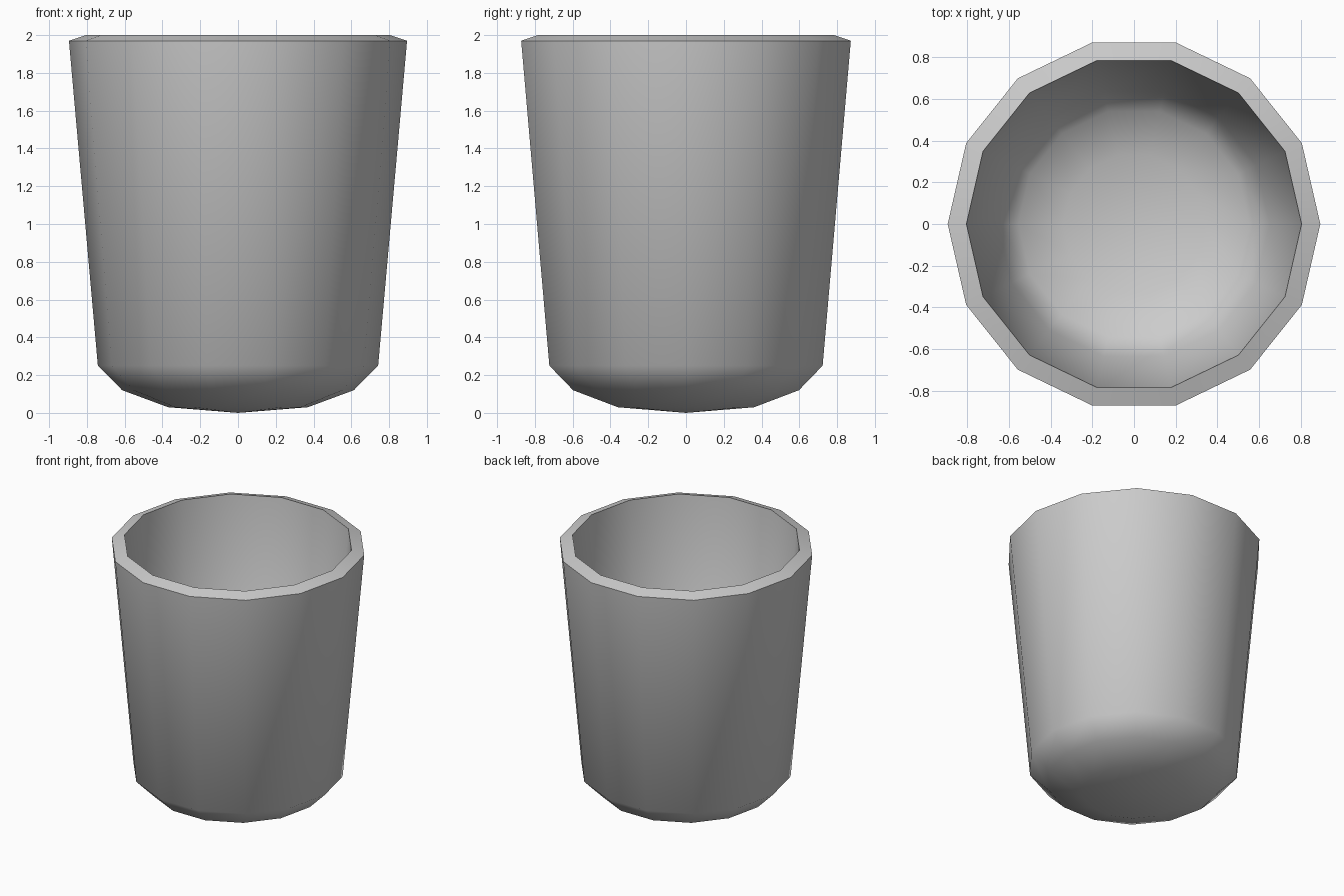
import bpy, bmesh, math

if "Cube" in bpy.data.objects:
    bpy.data.objects.remove(bpy.data.objects["Cube"])

SIDES = 14
# Profile (radius, height): outer bottom -> rim -> inner floor
PROFILE = [(0, 0.0), (0.37, 0.03), (0.613, 0.12), (0.742, 0.25), (0.895, 1.97),
           (0.805, 2.0), (0.652, 0.30), (0.555, 0.20), (0.34, 0.12), (0, 0.092)]

# Cup shell lathed around z
bm = bmesh.new()
rings = []
for r, z in PROFILE:
    count = SIDES if r else 1
    rings.append([bm.verts.new((r * math.cos(i * math.tau / SIDES),
                                r * math.sin(i * math.tau / SIDES), z))
                  for i in range(count)])
for a, b in zip(rings, rings[1:]):
    for i in range(SIDES):
        j = (i + 1) % SIDES
        if len(a) == 1:
            bm.faces.new((a[0], b[j], b[i]))
        elif len(b) == 1:
            bm.faces.new((a[i], a[j], b[0]))
        else:
            bm.faces.new((a[i], a[j], b[j], b[i]))
bmesh.ops.recalc_face_normals(bm, faces=bm.faces)
mesh = bpy.data.meshes.new("cup")
bm.to_mesh(mesh)
bm.free()
cup = bpy.data.objects.new("cup", mesh)
bpy.context.collection.objects.link(cup)

# Smooth walls, crisp rim
bpy.context.view_layer.objects.active = cup
cup.select_set(True)
bpy.ops.object.shade_smooth_by_angle(angle=math.radians(50))
